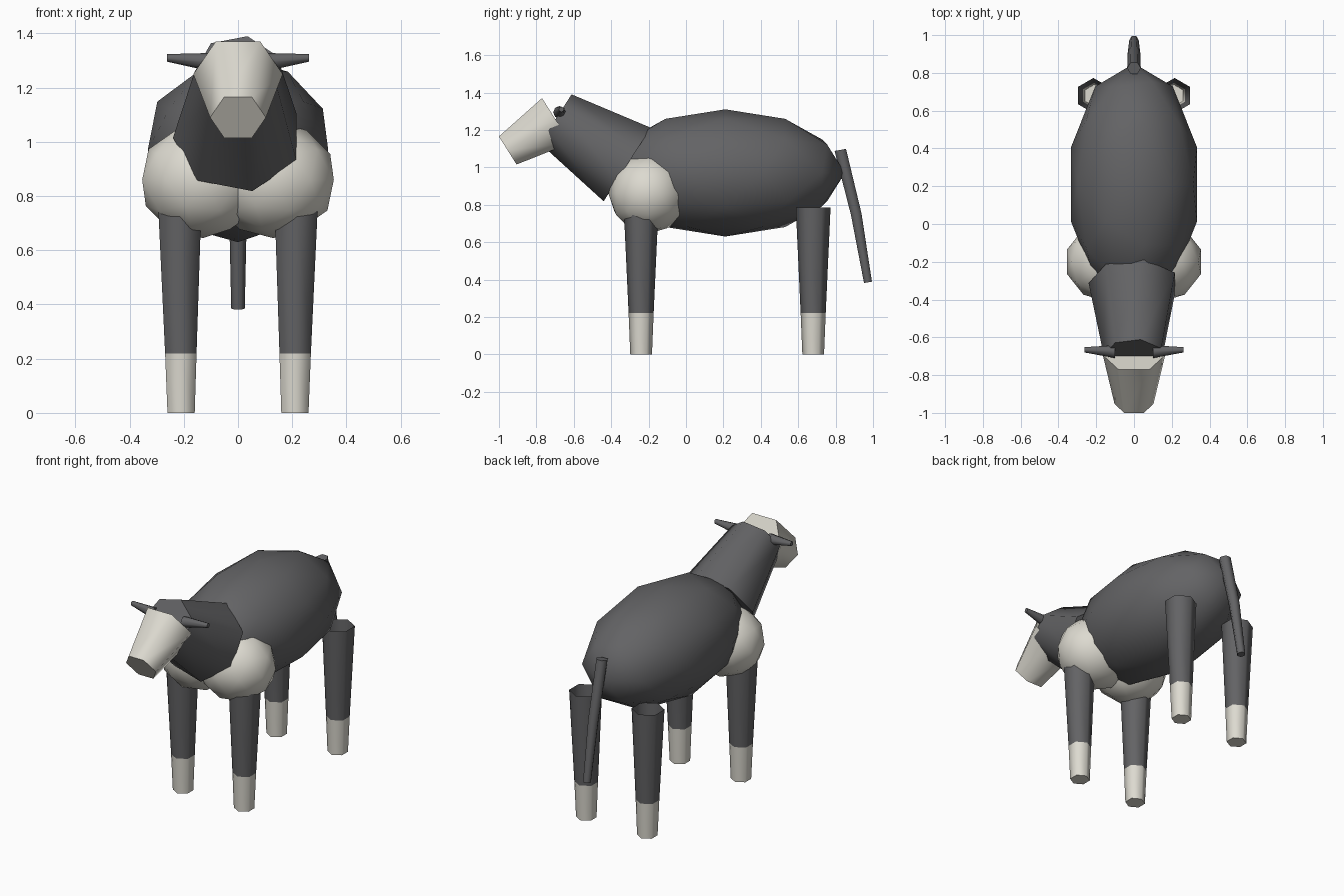
import bpy, bmesh
from math import sin, cos, pi, radians
from mathutils import Vector

cube = bpy.data.objects.get("Cube")
if cube:
    bpy.data.objects.remove(cube, do_unlink=True)


def material(name, rgb):
    mat = bpy.data.materials.new(name)
    mat.use_nodes = True
    mat.diffuse_color = (*rgb, 1)
    mat.node_tree.nodes["Principled BSDF"].inputs["Base Color"].default_value = (*rgb, 1)
    return mat


GREY = material("charcoal_hide", (0.125, 0.125, 0.13))
CREAM = material("cream_hide", (0.72, 0.70, 0.63))
X, Y, Z = Vector((1, 0, 0)), Vector((0, 1, 0)), Vector((0, 0, 1))
parts = []


def finish(name, bm, mats):
    bmesh.ops.recalc_face_normals(bm, faces=bm.faces)
    mesh = bpy.data.meshes.new(name)
    bm.to_mesh(mesh)
    bm.free()
    for mat in mats:
        mesh.materials.append(mat)
    obj = bpy.data.objects.new(name, mesh)
    bpy.context.collection.objects.link(obj)
    parts.append(obj)
    return obj


def ball(name, centre, radii, mat):
    """Low-poly ellipsoid."""
    bm = bmesh.new()
    bmesh.ops.create_icosphere(bm, subdivisions=2, radius=1)
    bmesh.ops.scale(bm, vec=radii, verts=bm.verts)
    bmesh.ops.translate(bm, vec=centre, verts=bm.verts)
    return finish(name, bm, [mat])


def tube(name, rings, sides, u, v, mats, phase=0, cap_start=True):
    """Loft of regular polygons; rings are (centre, radius) in the plane u, v."""
    bm = bmesh.new()
    loops = []
    for centre, r in rings:
        angles = [phase + 2 * pi * i / sides for i in range(sides)]
        loops.append([bm.verts.new(Vector(centre) + r * (cos(a) * u + sin(a) * v))
                      for a in angles])
    for a, b in zip(loops, loops[1:]):
        for i in range(sides):
            j = (i + 1) % sides
            bm.faces.new((a[i], a[j], b[j], b[i]))
    if cap_start:
        bm.faces.new(loops[0])
    bm.faces.new(loops[-1])
    return finish(name, bm, mats)


# Barrel of the body
ball("body", (0, 0.21, 0.97), (0.35, 0.64, 0.34), GREY)

# Neck and muzzle
tube("neck", [((0, -0.314, 1.015), 0.24), ((0, -0.696, 1.259), 0.16)],
     7, X, Vector((0, 0.54, 0.84)), [GREY], phase=pi)
tube("muzzle", [((0, -0.694, 1.25), 0.165), ((0, -0.953, 1.09), 0.103)],
     6, X, Vector((0, -0.53, 0.84)), [CREAM])

# Shoulders, ears and legs, mirrored left and right
for side, s in (("left", 1), ("right", -1)):
    ball(side + "_shoulder", (s * 0.13, -0.2, 0.86), (0.235, 0.215, 0.215), CREAM)
    tube(side + "_ear", [((s * 0.1, -0.676, 1.294), 0.034),
                         ((s * 0.262, -0.666, 1.31), 0.014)], 8, Y, Z, [GREY])
    for end, y in (("front", -0.24), ("hind", 0.68)):
        leg = tube(f"{end}_{side}_leg",
                   [((s * 0.215, y, 0.785), 0.093),
                    ((s * 0.211, y, 0.22), 0.067),
                    ((s * 0.21, y, 0), 0.058)],
                   6, X, Y, [GREY, CREAM], phase=pi / 2, cap_start=False)
        # Pale lower legs
        for face in leg.data.polygons:
            face.material_index = int(face.center.z < 0.22)

# Tail
tube("tail", [((0, 0.825, 1.093), 0.036), ((0, 0.91, 0.75), 0.033),
              ((0, 0.973, 0.385), 0.025)],
     6, X, Vector((0, 0.98, 0.17)), [GREY])

# Smooth sides with crisp end caps
bpy.ops.object.select_all(action="DESELECT")
for obj in parts:
    obj.select_set(True)
bpy.context.view_layer.objects.active = parts[0]
bpy.ops.object.shade_smooth_by_angle(angle=radians(65))
